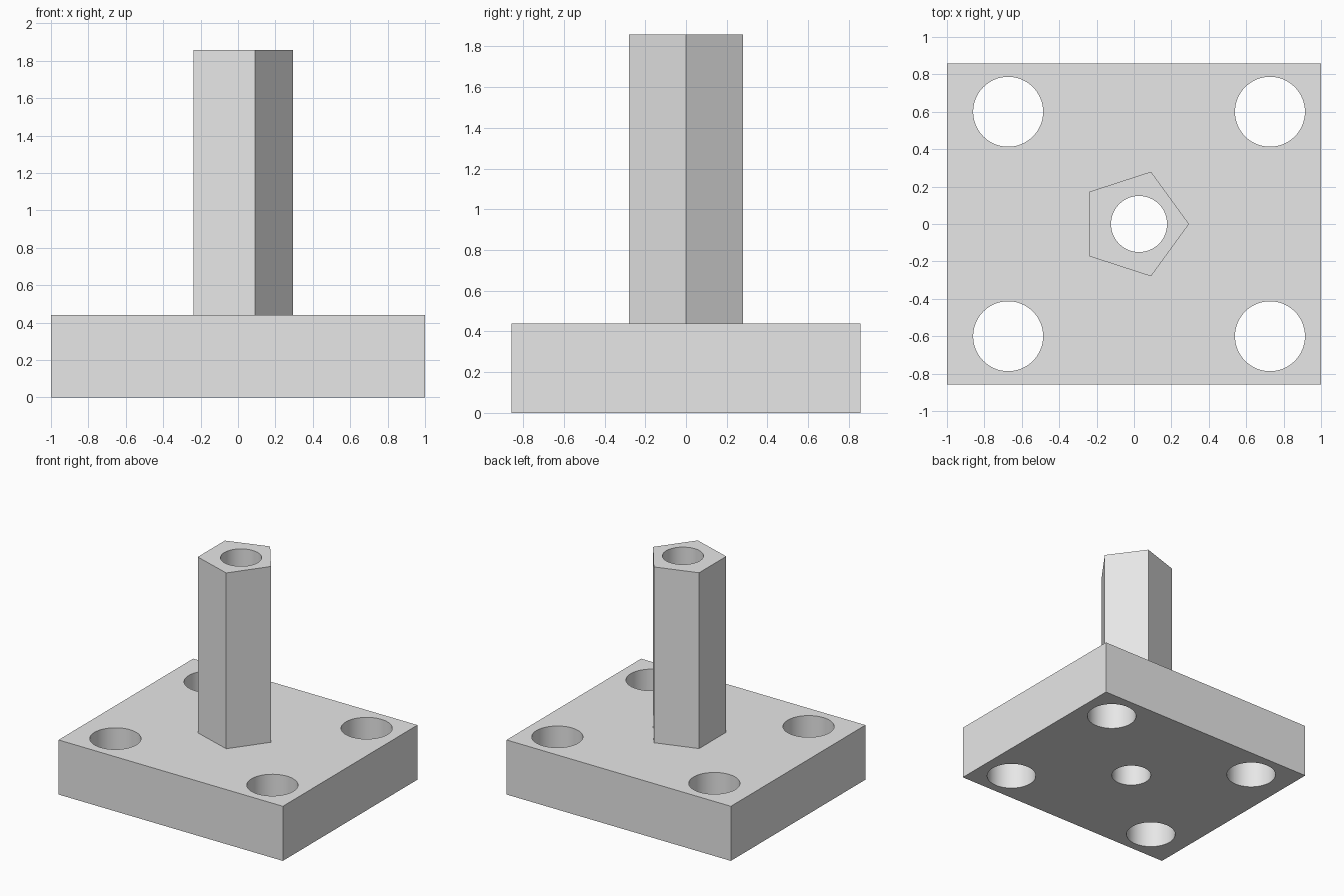
import bpy
import math

cube = bpy.data.objects.get("Cube")
if cube:
    bpy.data.objects.remove(cube, do_unlink=True)

BASE_TOP, TOP = 0.44, 1.857
HOLE_X = 0.027  # the hole pattern sits slightly off centre

grey = bpy.data.materials.new("plain_grey")
grey.use_nodes = True
grey.diffuse_color = (0.8, 0.8, 0.8, 1)
grey.node_tree.nodes["Principled BSDF"].inputs["Base Color"].default_value = (0.8, 0.8, 0.8, 1)


def prism(name, sides, radius, x, y, z0, z1):
    """Upright prism with its first corner towards +x."""
    bpy.ops.mesh.primitive_cylinder_add(
        vertices=sides, radius=radius, depth=z1 - z0, location=(x, y, (z0 + z1) / 2))
    obj = bpy.context.object
    obj.name = name
    # the primitive starts at +y, so turn it a quarter
    obj.rotation_euler.z = -math.pi / 2
    bpy.ops.object.transform_apply(location=False, rotation=True, scale=True)
    obj.data.materials.append(grey)
    return obj


def drill(obj, x, y, radius):
    """Cut a round vertical hole right through the part."""
    cutter = prism("hole_cutter", 64, radius, x, y, -0.2, TOP + 0.2)
    cutter.hide_render = True
    mod = obj.modifiers.new("hole", "BOOLEAN")
    mod.operation = "DIFFERENCE"
    mod.solver = "EXACT"
    mod.object = cutter
    bpy.context.view_layer.objects.active = obj
    bpy.ops.object.modifier_apply(modifier=mod.name)
    bpy.data.objects.remove(cutter, do_unlink=True)


# Base plate
bpy.ops.mesh.primitive_cube_add(size=1, location=(0, 0, BASE_TOP / 2))
base = bpy.context.object
base.name = "base_plate"
base.scale = (2, 1.714, BASE_TOP)
bpy.ops.object.transform_apply(location=False, rotation=False, scale=True)
base.data.materials.append(grey)

# Five-sided post
post = prism("post", 5, 0.294, 0, 0, BASE_TOP, TOP)

# Corner mounting holes and the central bore
for sx in (-1, 1):
    for sy in (-1, 1):
        drill(base, HOLE_X + sx * 0.7, sy * 0.6, 0.187)
for part in (base, post):
    drill(part, HOLE_X, 0, 0.15)

# Smooth hole walls, sharp outer edges
for part in (base, post):
    bpy.ops.object.select_all(action="DESELECT")
    part.select_set(True)
    bpy.context.view_layer.objects.active = part
    bpy.ops.object.shade_smooth_by_angle(angle=math.radians(30))
